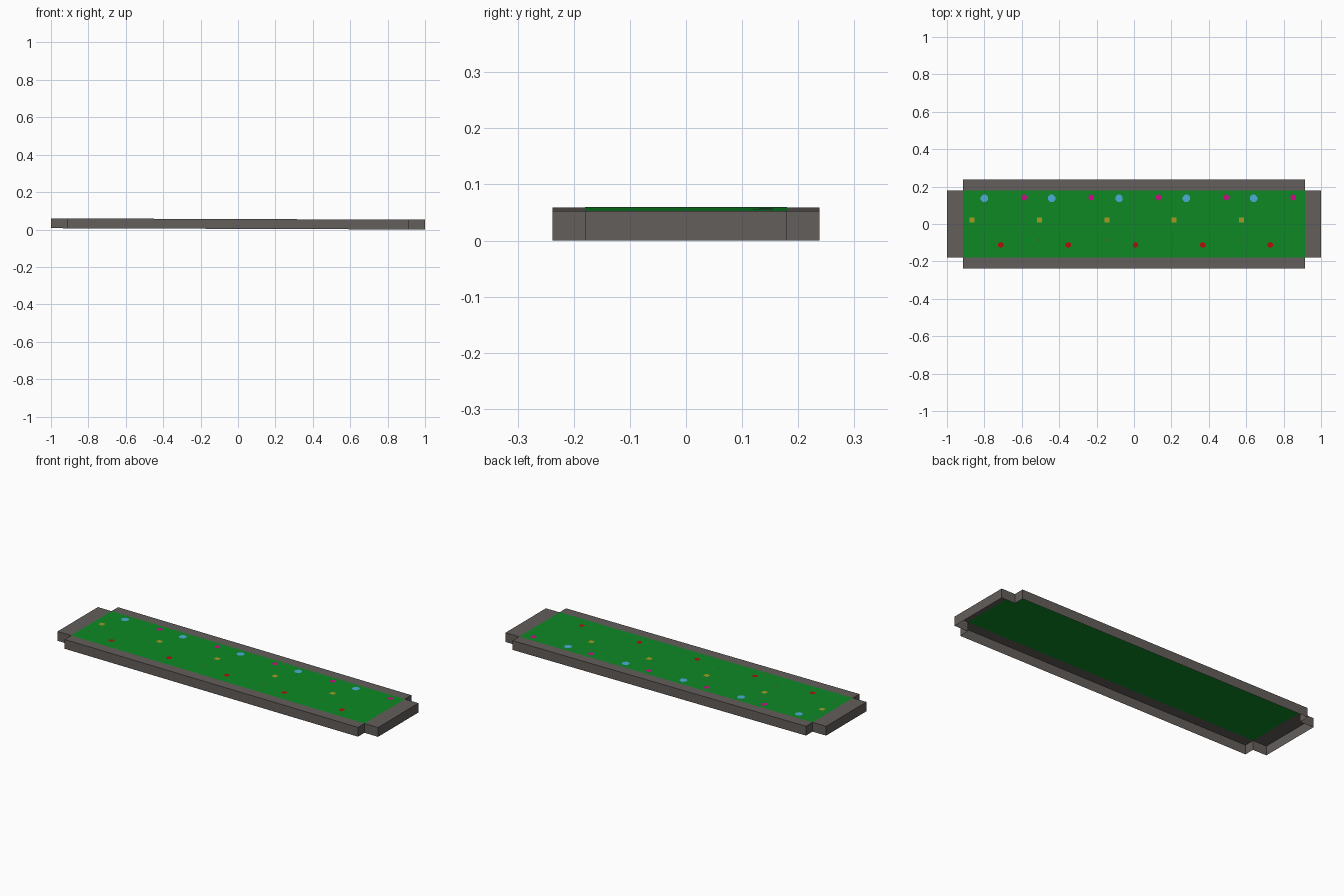
import bpy, bmesh, math

if "Cube" in bpy.data.objects:
    bpy.data.objects.remove(bpy.data.objects["Cube"])

L, IN_X, OUT_Y, IN_Y, H = 1.0, 0.915, 0.238, 0.18, 0.0525


def lift(x):
    # the whole bed slopes gently down towards +x
    return 0.0035 * (1 - x)


def material(name, rgb):
    m = bpy.data.materials.new(name)
    m.diffuse_color = (*rgb, 1)
    m.use_nodes = True
    m.node_tree.nodes["Principled BSDF"].inputs["Base Color"].default_value = m.diffuse_color
    return m


STONE = material("grey stone", (0.125, 0.112, 0.104))
GRASS = material("grass green", (0.004, 0.25, 0.018))
BLUE = material("petal blue", (0.07, 0.42, 0.70))
PINK = material("petal magenta", (0.58, 0.004, 0.24))
YELLOW = material("petal yellow", (0.38, 0.33, 0.015))
RED = material("petal red", (0.45, 0.004, 0.004))


def finish(name, bm, mat):
    for v in bm.verts:
        v.co.z += lift(v.co.x)
    me = bpy.data.meshes.new(name)
    bm.to_mesh(me)
    bm.free()
    me.materials.append(mat)
    ob = bpy.data.objects.new(name, me)
    bpy.context.collection.objects.link(ob)
    return ob


def flat(bm, pts, z):
    return bm.faces.new([bm.verts.new((x, y, z)) for x, y in pts])


def rect(x0, x1, y0, y1):
    return [(x0, y0), (x1, y0), (x1, y1), (x0, y1)]


# Stone curb: four top strips with an open-bottomed outer skirt
bm = bmesh.new()
for s in (-1, 1):
    ys = sorted((s * IN_Y, s * OUT_Y))
    xs = sorted((s * IN_X, s * L))
    flat(bm, rect(-IN_X, IN_X, *ys), H)
    flat(bm, rect(*xs, -IN_Y, IN_Y), H)
outline = [(-IN_X, -OUT_Y), (IN_X, -OUT_Y), (IN_X, -IN_Y), (L, -IN_Y),
           (L, IN_Y), (IN_X, IN_Y), (IN_X, OUT_Y), (-IN_X, OUT_Y),
           (-IN_X, IN_Y), (-L, IN_Y), (-L, -IN_Y), (-IN_X, -IN_Y)]
for (ax, ay), (bx, by) in zip(outline, outline[1:] + outline[:1]):
    bm.faces.new([bm.verts.new(p) for p in
                  ((ax, ay, 0), (bx, by, 0), (bx, by, H), (ax, ay, H))])
bmesh.ops.remove_doubles(bm, verts=bm.verts, dist=1e-5)
finish("stone_curb", bm, STONE)

# Lawn filling the curb
bm = bmesh.new()
flat(bm, rect(-IN_X, IN_X, -IN_Y, IN_Y), H)
finish("lawn", bm, GRASS)


# Rows of five flat flower heads
def flower_row(name, x0, y, r, sides, mat):
    bm = bmesh.new()
    for i in range(5):
        cx = x0 + 0.36 * i
        flat(bm, [(cx + r * math.cos(math.tau * (k + 0.5) / sides),
                   y + r * math.sin(math.tau * (k + 0.5) / sides))
                  for k in range(sides)], H + 0.0008)
    finish(name, bm, mat)


flower_row("blue_flowers", -0.80, 0.137, 0.021, 8, BLUE)
flower_row("magenta_flowers", -0.588, 0.142, 0.017, 6, PINK)
flower_row("yellow_flowers", -0.865, 0.022, 0.019, 4, YELLOW)
flower_row("red_flowers", -0.712, -0.112, 0.016, 6, RED)
flower_row("red_buds", -0.868, -0.085, 0.004, 4, RED)
